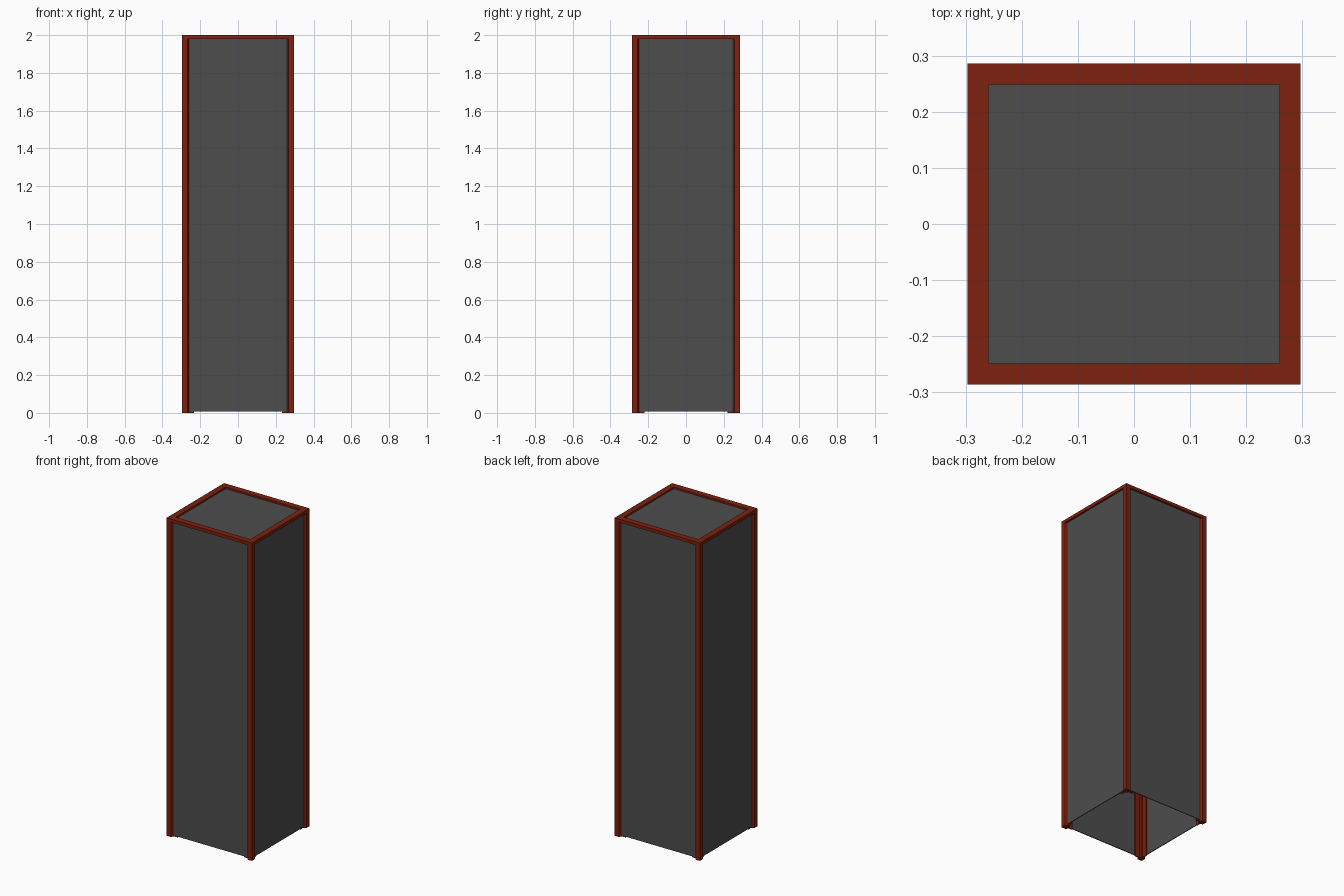
import bpy, bmesh

if "Cube" in bpy.data.objects:
    bpy.data.objects.remove(bpy.data.objects["Cube"])

W, D, H = 0.297, 0.286, 2.0      # half width, half depth, height
RAIL_W, RAIL_H = 0.0375, 0.02    # top rail section
RECESS, SHEET = 0.011, 0.005     # panel setback and thickness


def material(name, rgb):
    m = bpy.data.materials.new(name)
    m.diffuse_color = (*rgb, 1)
    m.use_nodes = True
    m.node_tree.nodes["Principled BSDF"].inputs["Base Color"].default_value = m.diffuse_color
    return m


RED = material("red frame", (0.205, 0.015, 0.0045))
GREY = material("dark grey panel", (0.075, 0.075, 0.075))


def prism(name, outline, z0, z1, mat):
    """Extrude a plan outline between two heights."""
    bm = bmesh.new()
    face = bm.faces.new([bm.verts.new((x, y, z0)) for x, y in outline])
    top = bmesh.ops.extrude_face_region(bm, geom=[face])["geom"]
    bmesh.ops.translate(bm, vec=(0, 0, z1 - z0),
                        verts=[v for v in top if isinstance(v, bmesh.types.BMVert)])
    bmesh.ops.recalc_face_normals(bm, faces=bm.faces)
    me = bpy.data.meshes.new(name)
    bm.to_mesh(me)
    bm.free()
    me.materials.append(mat)
    ob = bpy.data.objects.new(name, me)
    bpy.context.collection.objects.link(ob)
    return ob


def box(name, x0, x1, y0, y1, z0, z1, mat):
    return prism(name, [(x0, y0), (x1, y0), (x1, y1), (x0, y1)], z0, z1, mat)


# Corner posts: square nose, sloped shoulder, and two fins behind the panels
b = RECESS + SHEET
half = [(0.030, 0), (0.0375, RECESS), (0.0375, b), (0.065, b), (0.065, b + 0.006),
        (0.034, b + 0.006)]
profile = [(0, 0)] + half + [(0.034, 0.034)] + [(y, x) for x, y in reversed(half)]
for sx, side in ((-1, "left"), (1, "right")):
    for sy, end in ((-1, "front"), (1, "back")):
        prism(f"{end}_{side}_post",
              [(sx * (W - x), sy * (D - y)) for x, y in profile],
              0, H - RAIL_H, RED)

# Top rails
for s, end in ((-1, "front"), (1, "back")):
    ys = sorted((s * D, s * (D - RAIL_W)))
    box(f"{end}_top_rail", -W, W, *ys, H - RAIL_H, H, RED)
for s, side in ((-1, "left"), (1, "right")):
    xs = sorted((s * W, s * (W - RAIL_W)))
    box(f"{side}_top_rail", *xs, -D + RAIL_W, D - RAIL_W, H - RAIL_H, H, RED)

# Side panels, lifted slightly off the ground
for s, end in ((-1, "front"), (1, "back")):
    ys = sorted((s * (D - RECESS), s * (D - b)))
    box(f"{end}_panel", -W + RAIL_W, W - RAIL_W, *ys, 0.008, H - RAIL_H, GREY)
for s, side in ((-1, "left"), (1, "right")):
    xs = sorted((s * (W - RECESS), s * (W - b)))
    box(f"{side}_panel", *xs, -D + RAIL_W, D - RAIL_W, 0.008, H - RAIL_H, GREY)

# Top panel recessed in the rails
box("top_panel", -W + RAIL_W, W - RAIL_W, -D + RAIL_W, D - RAIL_W,
    H - RECESS - SHEET, H - RECESS, GREY)
